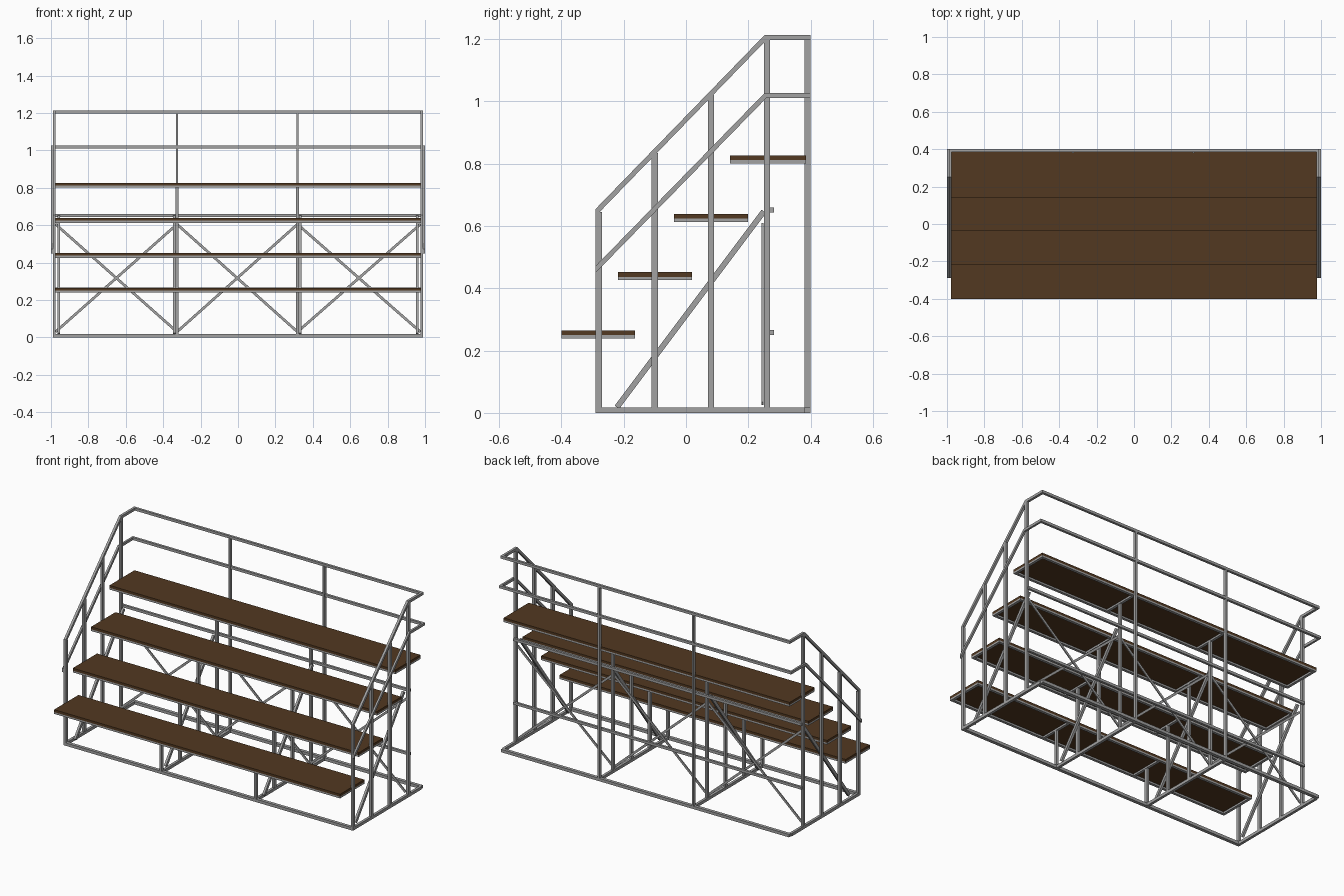
import bpy
from mathutils import Vector

if "Cube" in bpy.data.objects:
    bpy.data.objects.remove(bpy.data.objects["Cube"])


def material(name, rgb):
    m = bpy.data.materials.new(name)
    m.diffuse_color = (*rgb, 1)
    m.use_nodes = True
    m.node_tree.nodes["Principled BSDF"].inputs["Base Color"].default_value = m.diffuse_color
    return m


STEEL = material("grey steel", (0.36, 0.36, 0.36))
WOOD = material("brown wood", (0.085, 0.040, 0.015))


def prism(name, ring, depth, mat):
    """Extrude a ring of 3D points along a depth vector."""
    n = len(ring)
    a = [Vector(p) for p in ring]
    b = [p + Vector(depth) for p in a]
    faces = [tuple(range(n)), tuple(range(2 * n - 1, n - 1, -1))]
    faces += [(i, i + n, (i + 1) % n + n, (i + 1) % n) for i in range(n)]
    me = bpy.data.meshes.new(name)
    me.from_pydata(a + b, [], faces)
    me.materials.append(mat)
    ob = bpy.data.objects.new(name, me)
    bpy.context.collection.objects.link(ob)
    # consistent outward normals
    import bmesh
    bm = bmesh.new()
    bm.from_mesh(me)
    bmesh.ops.recalc_face_normals(bm, faces=bm.faces)
    bm.to_mesh(me)
    bm.free()
    return ob


def box(name, x0, x1, y0, y1, z0, z1, mat=STEEL):
    return prism(name, [(x0, y0, z0), (x1, y0, z0), (x1, y1, z0), (x0, y1, z0)],
                 (0, 0, z1 - z0), mat)


def side_plate(name, yz, x0, x1):
    return prism(name, [(x0, y, z) for y, z in yz], (x1 - x0, 0, 0), STEEL)


def bar(name, p, q, across, w, depth):
    """Straight flat bar from p to q, w wide, extruded by depth along 'across'."""
    p, q, n = Vector(p), Vector(q), Vector(across)
    s = (q - p).normalized().cross(n) * (w / 2)
    return prism(name, [p + s, q + s, q - s, p - s], n * depth, STEEL)


T = 0.016
POST_Y = (-0.28, -0.10, 0.08, 0.26)
INNER_X = (-0.326, 0.318)
SEATS = [(-0.40, 0.239), (-0.218, 0.426), (-0.038, 0.613), (0.141, 0.801)]

# base frame
for y in (-0.28, 0.39):
    box("base_long_rail", -0.985, 0.985, y - 0.01, y + 0.01, 0, 0.018)
for x in (-0.982, *INNER_X, 0.982):
    box("base_cross_rail", x - 0.008, x + 0.008, -0.27, 0.38, 0, 0.018)

# end frames: posts, sloped rails and short level rails
for s in (-1, 1):
    xa, xb = s * 0.975, s * 0.990
    for y, h in zip(POST_Y, (0.645, 0.835, 1.02, 1.20)):
        box("end_post", xa, xb, y - 0.01, y + 0.01, 0.0, h)
    side_plate("top_hand_rail", [(-0.29, 0.632), (-0.29, 0.655), (0.252, 1.213),
                                 (0.40, 1.213), (0.40, 1.197), (0.258, 1.197)], xa, xb)
    side_plate("middle_hand_rail", [(-0.29, 0.450), (-0.29, 0.472), (0.252, 1.027),
                                    (0.40, 1.027), (0.40, 1.011), (0.258, 1.011)],
               s * 0.988, s * 1.0)

# inner frames: posts below each seat, tall back posts
for x in INNER_X:
    for y, (_, z) in zip(POST_Y, SEATS):
        box("inner_post", x - 0.007, x + 0.007, y - 0.01, y + 0.01, 0.018, z + 0.005)
    box("back_post", x - 0.006, x + 0.006, 0.38, 0.40, 0.018, 1.20)

# diagonal side braces
for x in (-0.965, -0.347, 0.325, 0.951):
    bar("diagonal_brace", (x, -0.222, 0.018), (x, 0.25, 0.647), (1, 0, 0), 0.018, 0.014)

# back guard rails and lower cross rails
box("back_top_rail", -0.985, 0.985, 0.385, 0.40, 1.197, 1.213)
box("back_middle_rail", -0.995, 0.995, 0.385, 0.40, 1.011, 1.027)
for z in (0.25, 0.643):
    box("rear_cross_rail", -0.985, 0.985, 0.268, 0.282, z, z + T)

# crossed braces in three bays
edges = (-0.975, *INNER_X, 0.975)
for a, b in zip(edges, edges[1:]):
    bar("cross_brace_down", (a, 0.243, 0.605), (b, 0.243, 0.03), (0, 1, 0), 0.014, 0.006)
    bar("cross_brace_up", (a, 0.25, 0.03), (b, 0.25, 0.605), (0, 1, 0), 0.014, 0.006)

# seats: wooden plank on an open steel frame
for i, (y0, z0) in enumerate(SEATS):
    y1 = y0 + (0.244 if i == 3 else 0.237)
    zm = z0 + 0.011
    box("seat_plank", -0.978, 0.978, y0, y1, zm, z0 + 0.026, WOOD)
    for y in (y0, y1 - T):
        box("seat_frame_long", -0.978, 0.978, y, y + T, z0, zm)
    for x in (-0.970, *INNER_X, 0.970):
        box("seat_frame_cross", x - 0.008, x + 0.008, y0 + T, y1 - T, z0, zm)
